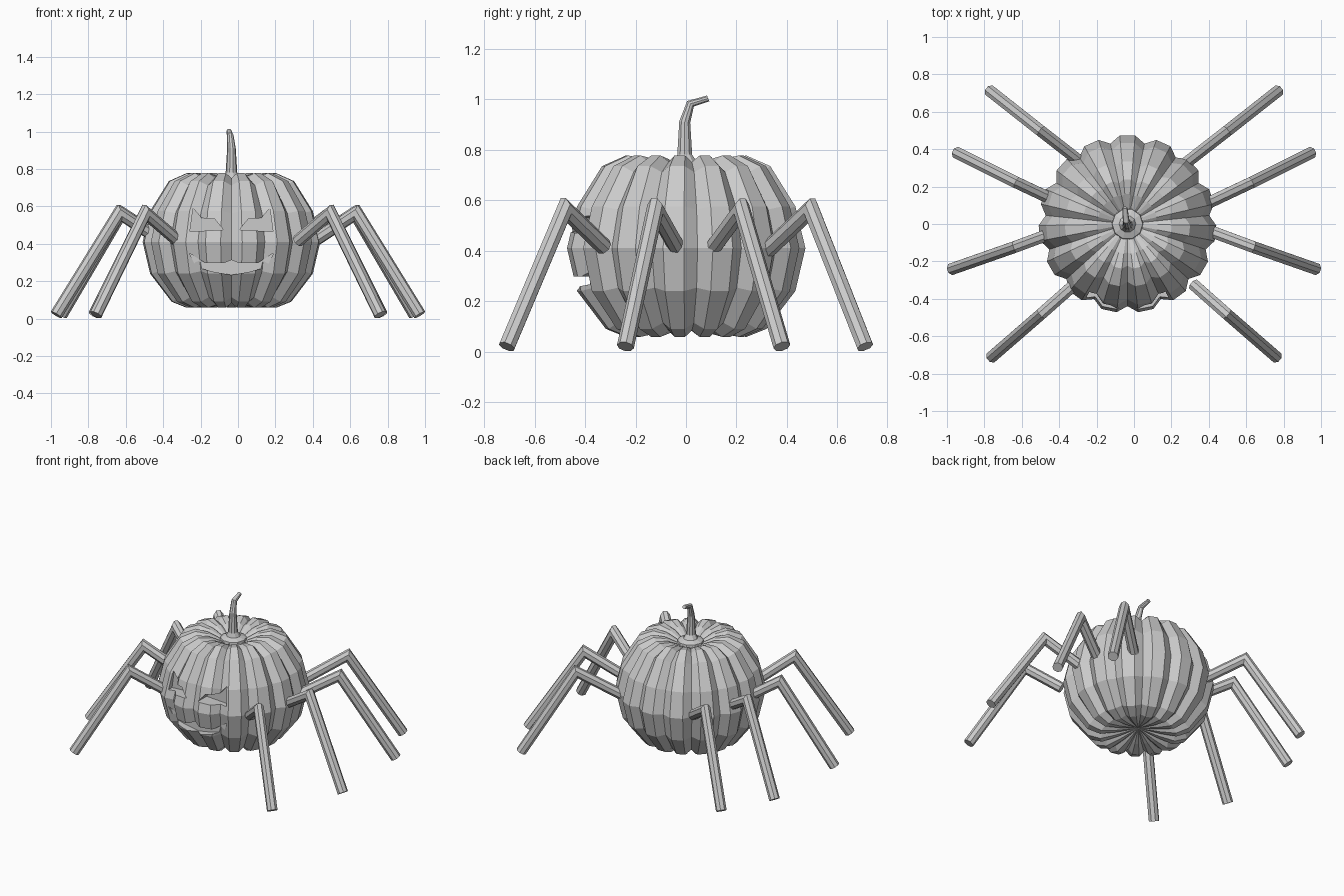
import bpy, bmesh
from math import sin, cos, pi, radians
from mathutils import Vector

if "Cube" in bpy.data.objects:
    bpy.data.objects.remove(bpy.data.objects["Cube"])

CX = -0.035          # pumpkin axis


def make_object(name, bm):
    bmesh.ops.recalc_face_normals(bm, faces=bm.faces)
    me = bpy.data.meshes.new(name)
    bm.to_mesh(me)
    bm.free()
    ob = bpy.data.objects.new(name, me)
    bpy.context.collection.objects.link(ob)
    return ob


def bridge(bm, rings):
    for a, b in zip(rings, rings[1:]):
        n = len(a)
        for i in range(n):
            j = (i + 1) % n
            bm.faces.new((a[i], a[j], b[j], b[i]))


def close(bm, ring, tip):
    v = bm.verts.new(tip)
    for i in range(len(ring)):
        bm.faces.new((ring[i], ring[(i + 1) % len(ring)], v))


# Pumpkin body: 15 flat-topped lobes, three faces each
profile = [(.085, .725), (.16, .762), (.24, .777), (.335, .735), (.435, .575),
           (.475, .41), (.435, .24), (.32, .09), (.24, .058), (.14, .075)]
angles = [(radians(90 + 24 * k + d), d == 12) for k in range(15) for d in (-5, 5, 12)]
bm = bmesh.new()
rings = []
for r, z in profile:
    ring = []
    for a, valley in angles:
        f = 1 - 0.075 * min(1, r / .25) if valley else 1
        ring.append(bm.verts.new((CX + r * f * cos(a), r * f * sin(a), .415 + (z - .415) * f)))
    rings.append(ring)
bridge(bm, rings)
close(bm, rings[0], (CX, 0, .715))
close(bm, rings[-1], (CX, 0, .11))
pumpkin = make_object("pumpkin_body", bm)

# Carved face: eyes and grin cut into the front
eye = [(.043, .475), (.09, .532), (.16, .537), (.205, .59), (.222, .465)]
grin_half = [(.04, .297), (.14, .297), (.225, .35), (.19, .275), (.095, .25)]
grin = ([(0, .313)] + grin_half + [(0, .233)] + [(-x, z) for x, z in reversed(grin_half)])
bm = bmesh.new()
for shape, depth in ((eye, -.355), ([(-x, z) for x, z in eye], -.355), (grin, -.38)):
    front = [bm.verts.new((CX + x, -.7, z)) for x, z in shape]
    back = [bm.verts.new((CX + x, depth, z)) for x, z in shape]
    bridge(bm, [front, back])
    bm.faces.new(front)
    bm.faces.new(back)
cutter = make_object("face_cutter", bm)
cutter.hide_render = True
mod = pumpkin.modifiers.new("carve", 'BOOLEAN')
mod.object = cutter
mod.operation = 'DIFFERENCE'
mod.solver = 'EXACT'
bpy.context.view_layer.objects.active = pumpkin
bpy.ops.object.modifier_apply(modifier=mod.name)
bpy.data.objects.remove(cutter)

# Stem: flared base, tapering and bent backwards (x, y, z, radius, tilt)
stem = [(CX, 0, .715, .085, 0), (CX, 0, .738, .082, 0), (CX, 0, .752, .045, 0),
        (CX, -.005, .78, .031, 0), (CX, -.005, .91, .023, 8), (-.042, .018, .982, .018, 40),
        (-.048, .088, 1.003, .013, 68)]
bm = bmesh.new()
rings = []
for x, y, z, r, tilt in stem:
    t = radians(tilt)
    rings.append([bm.verts.new((x + r * cos(a), y + r * sin(a) * cos(t), z - r * sin(a) * sin(t)))
                  for a in (2 * pi * i / 10 for i in range(10))])
bridge(bm, rings)
bm.faces.new(rings[0])
bm.faces.new(rings[-1])
make_object("stem", bm)


# Legs: eight-sided tubes with a mitred knee
def leg(name, hip, knee, foot, r=.034, n=8):
    hip, knee, foot = Vector(hip), Vector(knee), Vector(foot)
    d1, d2 = (knee - hip).normalized(), (foot - knee).normalized()
    u = d1.cross(d2).normalized()
    w = d1.cross(u)
    miter = d1 + d2
    rows = [[], [], []]
    for i in range(n):
        a = 2 * pi * (i + .5) / n
        p = hip + r * (u * cos(a) + w * sin(a))
        q = p + d1 * ((knee - p).dot(miter) / d1.dot(miter))
        rows[0].append(p)
        rows[1].append(q)
        rows[2].append(q + d2 * (foot - q).dot(d2))
    bm = bmesh.new()
    rings = [[bm.verts.new(p) for p in row] for row in rows]
    bridge(bm, rings)
    bm.faces.new(rings[0])
    bm.faces.new(rings[2])
    make_object(name, bm)


legs = {
    "front_leg": ((.32, -.325, .415), (.495, -.48, .565), (.76, -.71, .02)),
    "mid_front_leg": ((.40, -.035, .41), (.635, -.122, .565), (.972, -.24, .02)),
    "mid_back_leg": ((.36, .095, .395), (.625, .22, .565), (.945, .38, .02)),
    "back_leg": ((.27, .32, .40), (.495, .495, .565), (.768, .71, .02)),
}
for name, pts in legs.items():
    for side, s in (("right", 1), ("left", -1)):
        leg(name + "_" + side, *[(s * x, y, z) for x, y, z in pts])
